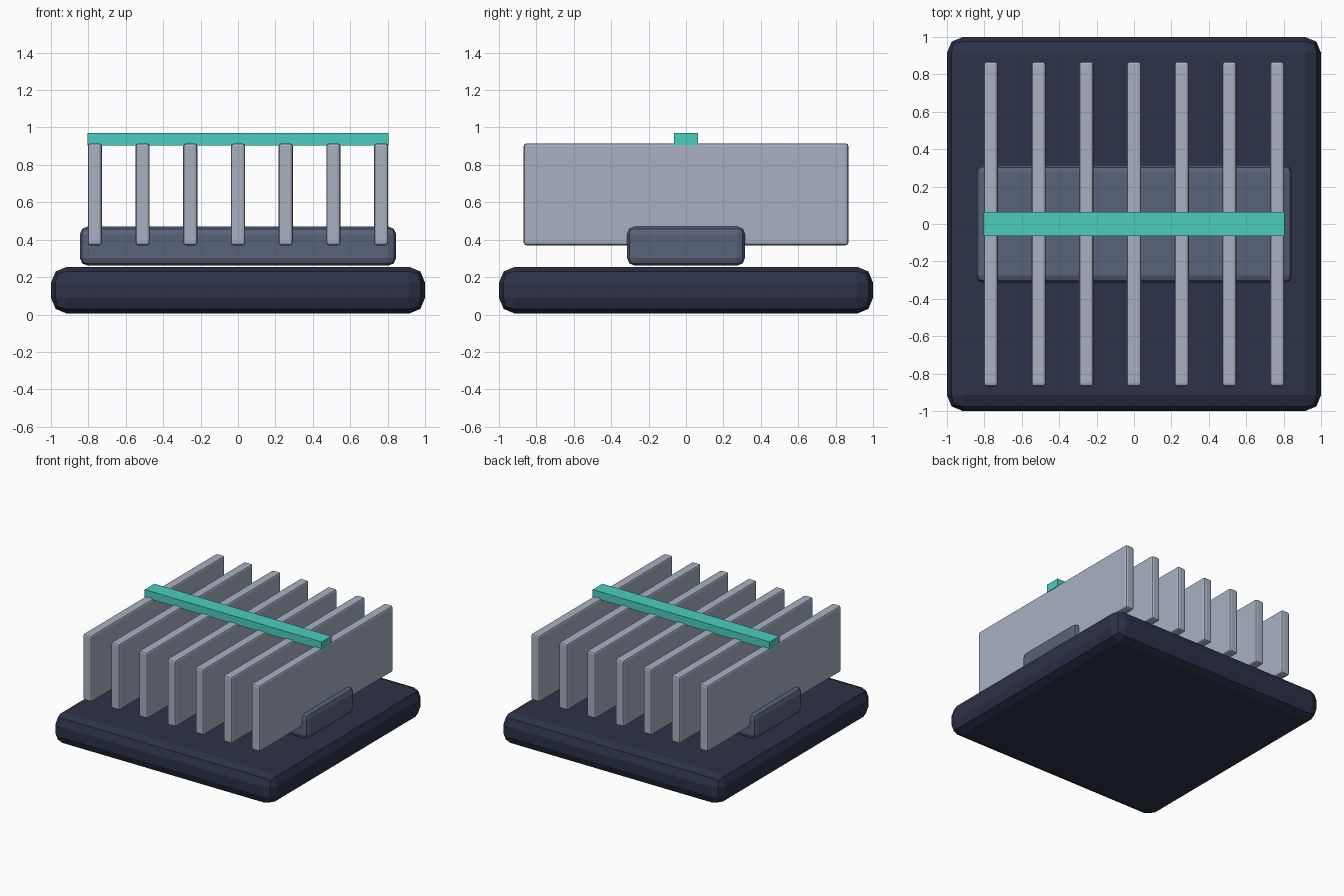
import bpy

if "Cube" in bpy.data.objects:
    bpy.data.objects.remove(bpy.data.objects["Cube"])


def material(name, rgb):
    # sRGB 0-255 to linear diffuse colour
    m = bpy.data.materials.new(name)
    m.diffuse_color = [((c / 255 + 0.055) / 1.055) ** 2.4 for c in rgb] + [1]
    m.use_nodes = True
    m.node_tree.nodes["Principled BSDF"].inputs["Base Color"].default_value = m.diffuse_color
    return m


def box(name, x, half_x, half_y, z0, z1, mat, bevel=0, segments=2):
    bpy.ops.mesh.primitive_cube_add(size=2, location=(x, 0, (z0 + z1) / 2))
    ob = bpy.context.object
    ob.name = name
    ob.scale = (half_x, half_y, (z1 - z0) / 2)
    bpy.ops.object.transform_apply(location=False, rotation=False, scale=True)
    ob.data.materials.append(mat)
    if bevel:
        mod = ob.modifiers.new("Bevel", 'BEVEL')
        mod.width = bevel
        mod.segments = segments
    return ob


navy = material("navy", (44, 50, 72))
slate = material("slate", (88, 98, 122))
metal = material("metal", (168, 176, 194))
teal = material("teal", (74, 206, 190))

# Base slab and raised core block
box("base", 0, 1, 1, 0.005, 0.255, navy, 0.085)
box("core_block", 0, 0.845, 0.315, 0.262, 0.47, slate, 0.04)

# Row of cooling fins
for i in range(7):
    box(f"fin_{i + 1}", (i - 3) * 0.255, 0.038, 0.868, 0.37, 0.915, metal, 0.015)

# Retaining bar across the fins
box("cross_bar", 0, 0.805, 0.063, 0.905, 0.97, teal)
